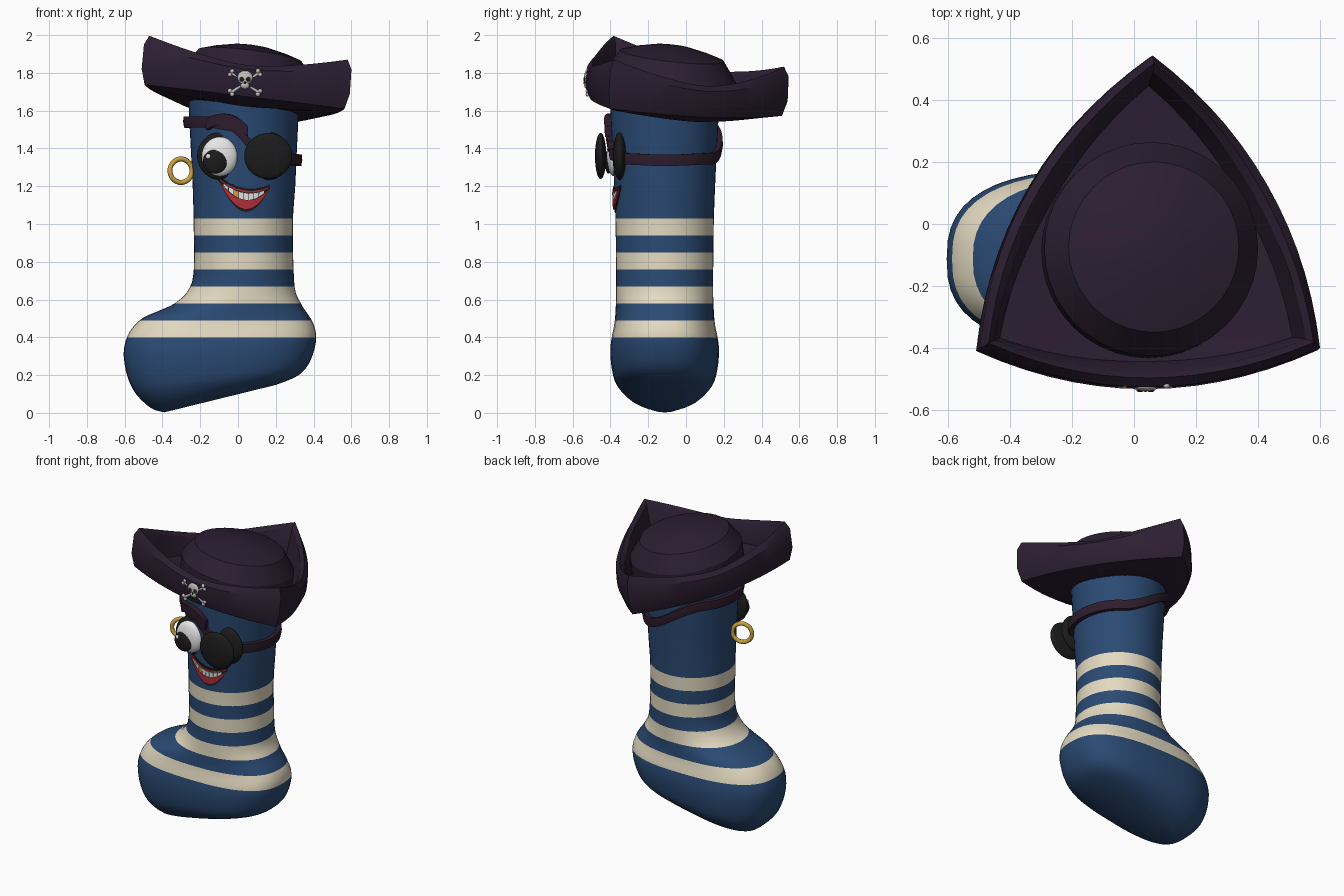
import bpy, bmesh, math
from mathutils import Vector, Matrix

cube = bpy.data.objects.get("Cube")
if cube:
    bpy.data.objects.remove(cube, do_unlink=True)


def material(name, r, g, b):
    m = bpy.data.materials.new(name)
    m.use_nodes = True
    m.diffuse_color = (r, g, b, 1)
    m.node_tree.nodes["Principled BSDF"].inputs["Base Color"].default_value = (r, g, b, 1)
    return m


BLUE = material("sock blue", .023, .068, .172)
CREAM = material("stripe cream", .77, .7, .53)
FELT = material("hat plum", .025, .013, .031)
LEATHER = material("strap leather", .028, .012, .026)
BLACK = material("black", .011, .011, .011)
WHITE = material("eye white", .8, .8, .8)
RED = material("lip red", .45, .03, .045)
GOLD = material("gold", .62, .37, .05)
BONE = material("bone", .55, .53, .5)


def finish(bm, name, *mats, angle=40):
    bmesh.ops.recalc_face_normals(bm, faces=bm.faces)
    mesh = bpy.data.meshes.new(name)
    bm.to_mesh(mesh)
    bm.free()
    for m in mats:
        mesh.materials.append(m)
    ob = bpy.data.objects.new(name, mesh)
    bpy.context.collection.objects.link(ob)
    bpy.ops.object.select_all(action='DESELECT')
    ob.select_set(True)
    bpy.context.view_layer.objects.active = ob
    bpy.ops.object.shade_smooth_by_angle(angle=math.radians(angle))
    return ob


def loft(rings):
    """Closed skin through rings of equal length, capped at both ends."""
    bm = bmesh.new()
    rows = [[bm.verts.new(p) for p in ring] for ring in rings]
    n = len(rows[0])
    for a, b in zip(rows, rows[1:]):
        for i in range(n):
            j = (i + 1) % n
            bm.faces.new((a[i], a[j], b[j], b[i]))
    bm.faces.new(rows[0])
    bm.faces.new(rows[-1])
    return bm


def ball(name, mat, loc, size, turn=0):
    bm = bmesh.new()
    bmesh.ops.create_uvsphere(bm, u_segments=28, v_segments=16, radius=1)
    bm.transform(Matrix.Translation(loc) @ Matrix.Rotation(turn, 4, 'Z') @ Matrix.Diagonal((*size, 1)))
    return finish(bm, name, mat, angle=60)


def keyed(keys, t):
    """Smoothly eased value from (position, value) keys."""
    for (a, va), (b, vb) in zip(keys, keys[1:]):
        if t <= b:
            s = max(0, (t - a) / (b - a))
            return va + (vb - va) * s * s * (3 - 2 * s)
    return keys[-1][1]


def spline(rows, steps):
    """Extra rows on a smooth curve through the given ones."""
    out = []
    for i in range(len(rows) - 1):
        p, a, b, q = (rows[min(max(i + k, 0), len(rows) - 1)] for k in (-1, 0, 1, 2))
        for j in range(steps):
            t = j / steps
            out.append([u + t * ((v - o) / 2 + t * (o - 2.5 * u + 2 * v - w / 2
                                                    + t * (1.5 * (u - v) + (w - o) / 2)))
                        for o, u, v, w in zip(p, a, b, q)])
    return out + [rows[-1]]


# Sock: rings tilt with the sole, then level out up the leg
CY = -.113
sock = [  # left x, left z, right x, right z, half depth, squareness
    (-.39, .003, .2, .148, .1, 2.3), (-.46, .025, .29, .183, .19, 2.5),
    (-.54, .1, .345, .22, .255, 2.6), (-.585, .19, .385, .28, .28, 2.6),
    (-.605, .3, .41, .36, .288, 2.6), (-.595, .38, .413, .42, .28, 2.6),
    (-.56, .45, .40, .47, .268, 2.5), (-.5, .505, .375, .515, .262, 2.4),
    (-.42, .54, .35, .55, .26, 2.3), (-.335, .58, .33, .585, .258, 2.2),
    (-.27, .64, .305, .64, .257, 2.1), (-.235, .74, .295, .74, .257, 2),
    (-.235, 1, .29, 1, .26, 2), (-.24, 1.2, .303, 1.2, .267, 2),
    (-.25, 1.4, .312, 1.4, .277, 2), (-.265, 1.7, .327, 1.7, .292, 2)]


def power(v, k):
    return math.copysign(abs(v) ** (2 / k), v)


rings = []
for xl, zl, xr, zr, depth, k in spline(sock, 3):
    ring = []
    for i in range(48):
        a = math.tau * i / 48
        u = power(math.cos(a), k)
        ring.append(((xl + xr) / 2 + u * (xr - xl) / 2, CY + depth * power(math.sin(a), k),
                     (zl + zr) / 2 + u * (zr - zl) / 2))
    rings.append(ring)
bm = loft(rings)
starts = [.4 + .18 * i for i in range(4)]
for z in [s + d for s in starts for d in (0, .09)]:
    bmesh.ops.bisect_plane(bm, geom=bm.verts[:] + bm.edges[:] + bm.faces[:],
                           plane_co=(0, 0, z), plane_no=(0, 0, 1))
for f in bm.faces:
    z = f.calc_center_median().z
    f.material_index = int(any(s < z < s + .09 for s in starts))
finish(bm, "sock", BLUE, CREAM, angle=50)

# Hat: everything leans down to the left and back
HUB = Vector((.05, -.1))


def lean(x, y, z):
    h = z - 1.72
    return (x + .08 * h, y + .06 * h, z - .12 * (x - HUB.x) - .11 * (y - HUB.y))


corners = [Vector(c) for c in ((-.51, -.41), (.592, -.408), (.05, .538))]
outline = []
for i, a in enumerate(corners):
    b = corners[(i + 1) % 3]
    out = Vector((b.y - a.y, a.x - b.x)).normalized()
    for j in range(14):
        s = j / 14
        outline.append((a.lerp(b, s) + out * .49 * s * (1 - s), abs(2 * s - 1) ** 1.6))


def brim_ring(inset, mid, corner):
    pts = []
    for p, c in outline:
        q = p - (p - HUB).normalized() * inset
        pts.append(lean(q.x, q.y, mid + (corner - mid) * c))
    return pts


def hub_ring(radius, z):
    pts = []
    for p, c in outline:
        q = HUB + (p - HUB).normalized() * radius
        pts.append(lean(q.x, q.y, z))
    return pts


brim = [hub_ring(.24, 1.605)]
brim += [brim_ring(*r) for r in (
    (.13, 1.59, 1.62), (.025, 1.63, 1.64), (0, 1.69, 1.72), (.002, 1.77, 1.85),
    (.03, 1.795, 1.9), (.055, 1.775, 1.87), (.09, 1.68, 1.69))]
brim.append(hub_ring(.28, 1.67))
finish(loft(brim), "hat_brim", FELT, angle=32)

crown = []
for r, z in ((.345, 1.64), (.345, 1.79), (.275, 1.893), (.2, 1.917), (.1, 1.94), (.03, 1.948)):
    crown.append([lean(.05 + r * math.cos(math.tau * i / 40), -.085 + r * math.sin(math.tau * i / 40), z)
                  for i in range(40)])
finish(loft(crown), "hat_crown", FELT, angle=28)


# Eye patch strap: flat band round the head, rising across the back and brow
def head(angle, z, gap):
    grow = .06 * (z - 1.33)
    return (.031 + (.279 + grow + gap) * math.sin(angle),
            CY - (.273 + grow + gap) * math.cos(angle), z)


path = [(15, 1.37), (40, 1.345), (90, 1.337), (145, 1.345), (230, 1.535),
        (270, 1.54), (325, 1.54), (345, 1.525), (372, 1.41)]
band = []
for d in range(15, 373, 3):
    z, a = keyed(path, d), math.radians(d)
    band.append([head(a, z + dz, gap) for gap, dz in
                 ((-.01, -.03), (.026, -.03), (.03, 0), (.026, .03), (-.01, .03))])
finish(loft(band), "eye_patch_strap", LEATHER)


# Strips laid on the front of the head, between two height rules
def face_strip(name, mat, x0, x1, low, high, gap, steps=20):
    rows = []
    for i in range(steps + 1):
        x = x0 + (x1 - x0) * i / steps
        a = math.asin((x - .031) / .275)
        zl, zh = low(x), high(x)
        rows.append([head(a, z, g) for g, z in ((-.02, zl), (gap, zl), (gap, zh), (-.02, zh))])
    return finish(loft(rows), name, mat)


def brow(x):
    return 1.562 - 5 * (x + .065) ** 2


face_strip("eyebrow", LEATHER, -.14, .05, lambda x: brow(x) - .035, lambda x: brow(x) + .022, .035)

# Eyes and patch
for side, x in (("right", -.09), ("left", .155)):
    ball(side + "_eye_socket", BLACK, (x, -.35, 1.36), (.127, .037, .127))
ball("right_eye", WHITE, (-.097, -.378, 1.357), (.095, .042, .105))
ball("pupil", BLACK, (-.122, -.41, 1.33), (.064, .02, .064))
ball("pupil_glint", WHITE, (-.158, -.425, 1.358), (.013, .008, .013))
ball("eye_patch", BLACK, (.16, -.452, 1.36), (.127, .03, .122))

# Mouth: a crooked crescent with lip, dark gap and a row of teeth
def chord(x):
    return 1.215 - .17 * (x - .033)


def crescent(sag, lift=0):
    return lambda x: chord(x) + lift - sag * max(0, 1 - ((x - .033) / .134) ** 2)


face_strip("mouth_outline", BLACK, -.104, .168, crescent(.146, -.004), crescent(.038, .014), .008)
face_strip("lower_lip", RED, -.094, .158, crescent(.137), crescent(.088), .016)
face_strip("upper_lip", RED, -.094, .158, crescent(.048, .002), crescent(.043, .006), .012)
for i in range(8):
    x = -.072 + i * .026
    face_strip("gold_tooth" if i == 2 else "tooth", GOLD if i == 2 else WHITE, x, x + .023,
               crescent(.088, .002), crescent(.052, .001), .015, 2)

# Earring
bpy.ops.mesh.primitive_torus_add(major_radius=.062, minor_radius=.0135, major_segments=36, minor_segments=10,
                                 location=(-.302, -.17, 1.282), rotation=(math.pi / 2, 0, math.radians(20)))
ring = bpy.context.object
ring.name = "earring"
ring.data.materials.append(GOLD)
bpy.ops.object.shade_smooth_by_angle(angle=math.radians(60))

# Skull and crossed bones on the front of the hat
SX, SY, SZ = .037, -.524, 1.76
ball("skull", BONE, (SX, SY, SZ + .014), (.042, .016, .038))
ball("skull_jaw", BONE, (SX, SY, SZ - .025), (.026, .015, .02))
for s in (-1, 1):
    ball("skull_eye", BLACK, (SX + s * .017, SY - .013, SZ + .006), (.012, .006, .012))
    bm = bmesh.new()
    bmesh.ops.create_cone(bm, cap_ends=True, segments=10, radius1=.008, radius2=.008, depth=.18)
    bm.transform(Matrix.Translation((SX, SY + .003, SZ - .012)) @ Matrix.Rotation(s * .95, 4, 'Y'))
    finish(bm, "crossbone", BONE)
    for e in (-1, 1):
        for k in (-1, 1):
            ball("bone_knob", BONE, (SX + s * e * .074 + s * k * .006, SY + .003,
                                     SZ - .012 + e * .052 - k * .009), (.012, .01, .012))
ball("skull_nose", BLACK, (SX, SY - .015, SZ - .012), (.005, .004, .007))
